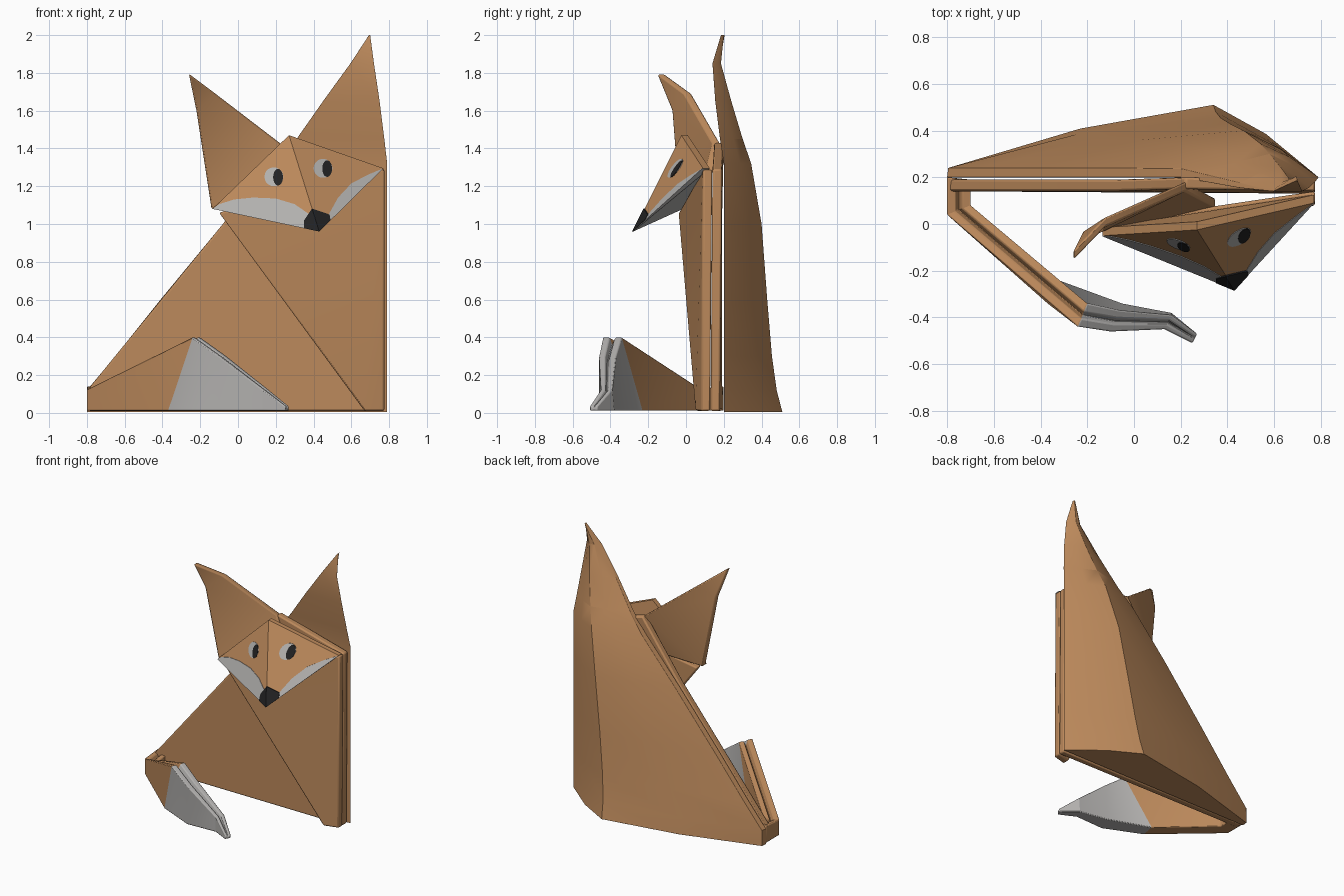
import bpy, bmesh, math
from mathutils import Vector

if "Cube" in bpy.data.objects:
    bpy.data.objects.remove(bpy.data.objects["Cube"])


def material(name, rgb):
    m = bpy.data.materials.new(name)
    m.diffuse_color = (*rgb, 1)
    m.use_nodes = True
    m.node_tree.nodes["Principled BSDF"].inputs["Base Color"].default_value = m.diffuse_color
    return m


BROWN = material("fox_brown", (0.50, 0.25, 0.105))
GREY = material("light_grey", (0.45, 0.44, 0.43))
BLACK = material("black", (0.015, 0.015, 0.016))


def finish(bm, name, mats, bevel=0.0, rule=None, smooth=25):
    """Turn a bmesh into an object with materials, soft edges and smooth shading."""
    bmesh.ops.recalc_face_normals(bm, faces=bm.faces)
    bm.normal_update()
    if rule:
        for f in bm.faces:
            f.material_index = rule(f)
    me = bpy.data.meshes.new(name)
    bm.to_mesh(me)
    bm.free()
    ob = bpy.data.objects.new(name, me)
    bpy.context.collection.objects.link(ob)
    for m in mats:
        me.materials.append(m)
    if bevel:
        b = ob.modifiers.new("bevel", "BEVEL")
        b.width, b.segments = bevel, 2
        b.limit_method, b.angle_limit = "ANGLE", math.radians(40)
    bpy.ops.object.select_all(action="DESELECT")
    ob.select_set(True)
    bpy.context.view_layer.objects.active = ob
    bpy.ops.object.shade_smooth_by_angle(angle=math.radians(smooth))
    return ob


def loft(sections):
    """Skin closed sections that all have the same number of points."""
    bm = bmesh.new()
    rings = [[bm.verts.new(p) for p in s] for s in sections]
    n = len(rings[0])
    for a, b in zip(rings, rings[1:]):
        for i in range(n):
            j = (i + 1) % n
            bm.faces.new((a[i], a[j], b[j], b[i]))
    bm.faces.new(rings[0])
    bm.faces.new(rings[-1])
    return bm


def sheet(points, faces, thick):
    """Folded paper: faces thickened towards +y."""
    bm = bmesh.new()
    v = [bm.verts.new(p) for p in points]
    for f in faces:
        bm.faces.new([v[i] for i in f])
    r = bmesh.ops.extrude_face_region(bm, geom=bm.faces[:], use_keep_orig=True)
    bmesh.ops.translate(bm, vec=(0, thick, 0),
                        verts=[g for g in r["geom"] if isinstance(g, bmesh.types.BMVert)])
    return bm


# Back panel with right ear: rows of z, left x, right x, ridge x, ridge y, front y
rows = [(0.005, -0.80, 0.79, 0.34, 0.51, 0.20),
        (0.12, -0.80, 0.79, 0.35, 0.48, 0.20),
        (0.30, -0.65, 0.79, 0.37, 0.455, 0.20),
        (0.60, -0.41, 0.79, 0.41, 0.43, 0.20),
        (1.00, -0.08, 0.79, 0.47, 0.40, 0.20),
        (1.32, 0.20, 0.79, 0.54, 0.345, 0.20),
        (1.45, 0.31, 0.775, 0.58, 0.30, 0.18),
        (1.65, 0.45, 0.75, 0.63, 0.24, 0.155),
        (1.85, 0.595, 0.72, 0.67, 0.185, 0.14),
        (2.00, 0.693, 0.70, 0.697, 0.20, 0.185)]
sections = []
for z, xl, xr, xm, ym, yf in rows:
    bulge = (ym - yf) * 0.14
    ymid = (ym + yf) / 2
    sections.append([(xl, yf, z), (xl + 0.005, yf + min(0.04, (ym - yf) / 4), z),
                     ((xl + xm) / 2, ymid + bulge + 0.01, z), (xm, ym, z),
                     ((xm + xr) / 2, ymid + bulge * 0.7, z), (xr, yf, z)])
finish(loft(sections), "back_panel_with_ear", [BROWN], 0.006, smooth=30)

# Front panel behind the chest
finish(sheet([(-0.79, 0.14, 0.01), (-0.79, 0.14, 0.13), (-0.08, 0.14, 1.0),
              (0.22, 0.15, 1.43), (0.775, 0.14, 1.29), (0.775, 0.13, 0.01)],
             [range(6)], 0.05), "front_panel", [BROWN], 0.01)

# Chest flap
finish(sheet([(-0.10, -0.04, 1.06), (0.775, 0.09, 1.29), (0.775, 0.08, 0.01),
              (0.67, 0.05, 0.01)], [(0, 1, 3), (1, 2, 3)], 0.05),
       "chest_flap", [BROWN], 0.01)

# Left ear, bent forward at the tip
finish(sheet([(0.22, 0.14, 1.43), (-0.12, -0.01, 1.69), (-0.26, -0.155, 1.795),
              (-0.22, -0.075, 1.60), (-0.14, -0.035, 1.08), (0.35, 0.07, 1.15)],
             [(1, 2, 3), (0, 1, 3), (0, 3, 4), (0, 4, 5)], 0.04),
       "left_ear", [BROWN], 0.008, smooth=35)

# Head: wedge from left corner, top, right corner to the nose
L, T, R, N = (Vector(p) for p in ((-0.135, -0.05, 1.08), (0.27, -0.025, 1.47),
                                  (0.77, 0.09, 1.295), (0.43, -0.28, 0.96)))
bm = bmesh.new()
for p in (L, T, R, N):
    bm.verts.new(p)
for p in (L, T, R):
    bm.verts.new(p + Vector((0, 0.035, 0)))
bmesh.ops.convex_hull(bm, input=bm.verts[:])
finish(bm, "head", [BROWN, GREY], 0, lambda f: int(f.normal.z < -0.4))


def plate(name, pts, corner, mat, lift):
    """Thin plate laid on a head face, given as (x, z) seen from the front."""
    n = (T - corner).cross(N - corner)
    bm = bmesh.new()
    ring = []
    for x, z in pts:
        y = N.y - (n.x * (x - N.x) + n.z * (z - N.z)) / n.y
        ring.append(bm.verts.new((x, y - lift, z)))
    r = bmesh.ops.extrude_face_region(bm, geom=[bm.faces.new(ring)], use_keep_orig=True)
    bmesh.ops.translate(bm, vec=(0, lift + 0.001, 0),
                        verts=[g for g in r["geom"] if isinstance(g, bmesh.types.BMVert)])
    finish(bm, name, [mat])


def oval(cx, cz, rx, rz, n=20):
    return [(cx + rx * math.cos(i * math.tau / n), cz + rz * math.sin(i * math.tau / n))
            for i in range(n)]


# Cheeks, nose and eyes
plate("left_cheek", [(L.x, L.z), (-0.10, 1.105), (-0.02, 1.13), (0.08, 1.14), (0.2, 1.135),
                     (0.30, 1.105), (0.38, 1.05), (N.x, N.z)], L, GREY, 0.003)
plate("right_cheek", [(N.x, N.z), (0.48, 1.05), (0.53, 1.14), (0.60, 1.215), (0.69, 1.262),
                      (R.x, R.z)], R, GREY, 0.003)
plate("nose_left", [(N.x, N.z), (0.35, 0.978), (0.35, 1.02), (0.392, 1.082)], L, BLACK, 0.006)
plate("nose_right", [(N.x, N.z), (0.49, 1.02), (0.485, 1.05), (0.392, 1.082)], R, BLACK, 0.006)
for side, corner, cx, cz in (("left", L, 0.19, 1.25), ("right", R, 0.45, 1.295)):
    plate(side + "_eye", oval(cx, cz, 0.05, 0.05), corner, GREY, 0.003)
    plate(side + "_pupil", oval(cx + 0.022, cz - 0.002, 0.026, 0.044), corner, BLACK, 0.006)

# Tail: stations of outer/inner bottom points, outer/inner top points, height
stations = [((-0.80, 0.20), (-0.70, 0.19), (-0.80, 0.20), (-0.70, 0.19), 0.14),
            ((-0.80, 0.04), (-0.70, 0.08), (-0.80, 0.04), (-0.70, 0.08), 0.125),
            ((-0.37, -0.34), (-0.35, -0.23), (-0.24, -0.44), (-0.20, -0.34), 0.40),
            ((-0.10, -0.46), (-0.05, -0.34), (-0.10, -0.46), (-0.06, -0.37), 0.30),
            ((0.13, -0.45), (0.16, -0.38), (0.13, -0.45), (0.16, -0.39), 0.125),
            ((0.25, -0.51), (0.27, -0.47), (0.25, -0.51), (0.27, -0.47), 0.035)]
sections = []
for ob_, ib, ot, it, h in stations:
    o, i = Vector(ot), Vector(it)
    groove = min(0.04, h * 0.3)
    a, m, b = o.lerp(i, 0.35), o.lerp(i, 0.5), o.lerp(i, 0.65)
    sections.append([(*ob_, 0.012), (*o, h), (*a, h), (*m, h - groove), (*b, h), (*i, h),
                     (*ib, 0.012)])


def tail_tip(f):
    # faces past the slanted colour line are grey
    c = f.calc_center_median()
    return int(c.x > -0.33 + 0.33 * c.z and c.y < -0.3)


finish(loft(sections), "tail", [BROWN, GREY], 0.006, tail_tip)
